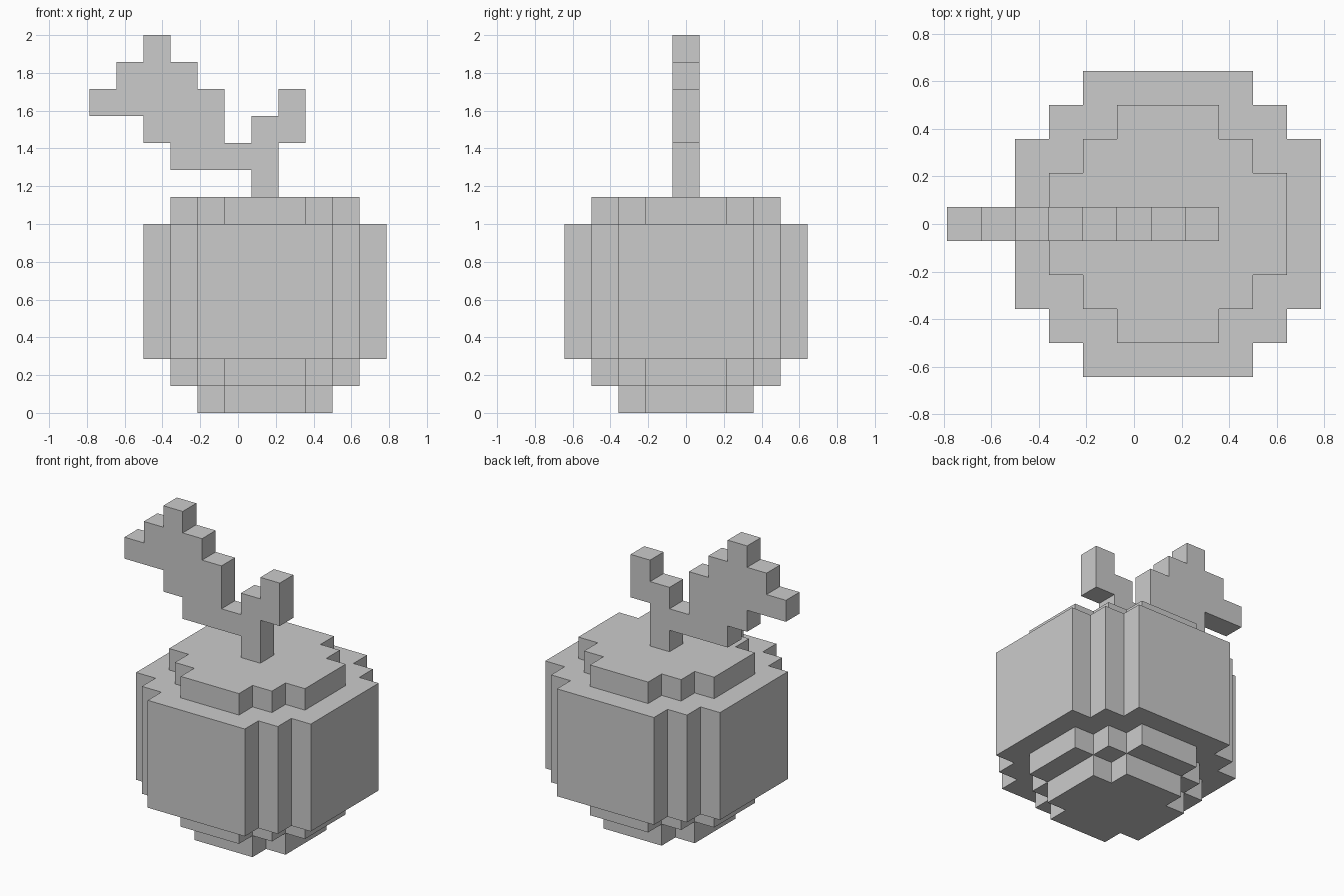
import bpy
import bmesh
from mathutils import Vector

if "Cube" in bpy.data.objects:
    bpy.data.objects.remove(bpy.data.objects["Cube"], do_unlink=True)

U = 1 / 7  # edge of one block

grey = bpy.data.materials.new("plain_grey")
grey.use_nodes = True
grey.diffuse_color = (0.6, 0.6, 0.6, 1)
grey.node_tree.nodes["Principled BSDF"].inputs["Base Color"].default_value = (0.6, 0.6, 0.6, 1)


def tier(radius, reach, z0, z1):
    """Stepped round layer of blocks, centred on the stem."""
    span = range(-radius, radius + 1)
    return {(x + 1, y, z) for x in span for y in span
            if abs(x) + abs(y) <= reach for z in range(z0, z1)}


def columns(spans):
    """One-block-thick silhouette: x -> (bottom, top)."""
    return {(x, 0, z) for x, (z0, z1) in spans.items() for z in range(z0, z1)}


parts = {
    # rounded fruit: foot, lower step, wide middle, top step
    "fruit_body": tier(2, 3, 0, 1) | tier(3, 4, 1, 2) | tier(4, 6, 2, 7) | tier(3, 4, 7, 8),
    # stem bending to the left at its tip
    "stem": columns({1: (8, 11), 2: (10, 12)}),
    # diagonal leaf rising from the stem
    "leaf": columns({0: (9, 10), -1: (9, 12), -2: (9, 13),
                     -3: (10, 14), -4: (11, 13), -5: (11, 12)}),
}
solid = set().union(*parts.values())


def build(name, cells):
    """Skin the blocks with their exposed faces only, then merge flat areas."""
    bm = bmesh.new()
    for cell in sorted(cells):
        centre = Vector(cell) + Vector((0, 0, 0.5))
        for axis in range(3):
            for sign in (-1, 1):
                n = Vector((0, 0, 0))
                n[axis] = sign
                if tuple(int(c + d) for c, d in zip(cell, n)) in solid:
                    continue
                a = Vector((0, 0, 0))
                a[(axis + 1) % 3] = 0.5
                b = n.cross(a)
                mid = centre + n * 0.5
                ring = (mid - a - b, mid + a - b, mid + a + b, mid - a + b)
                bm.faces.new([bm.verts.new(p * U) for p in ring])
    bmesh.ops.remove_doubles(bm, verts=bm.verts, dist=0.001)
    bmesh.ops.dissolve_limit(bm, angle_limit=0.01, verts=bm.verts, edges=bm.edges)
    mesh = bpy.data.meshes.new(name)
    bm.to_mesh(mesh)
    bm.free()
    mesh.materials.append(grey)
    bpy.context.collection.objects.link(bpy.data.objects.new(name, mesh))


for name, cells in parts.items():
    build(name, cells)
